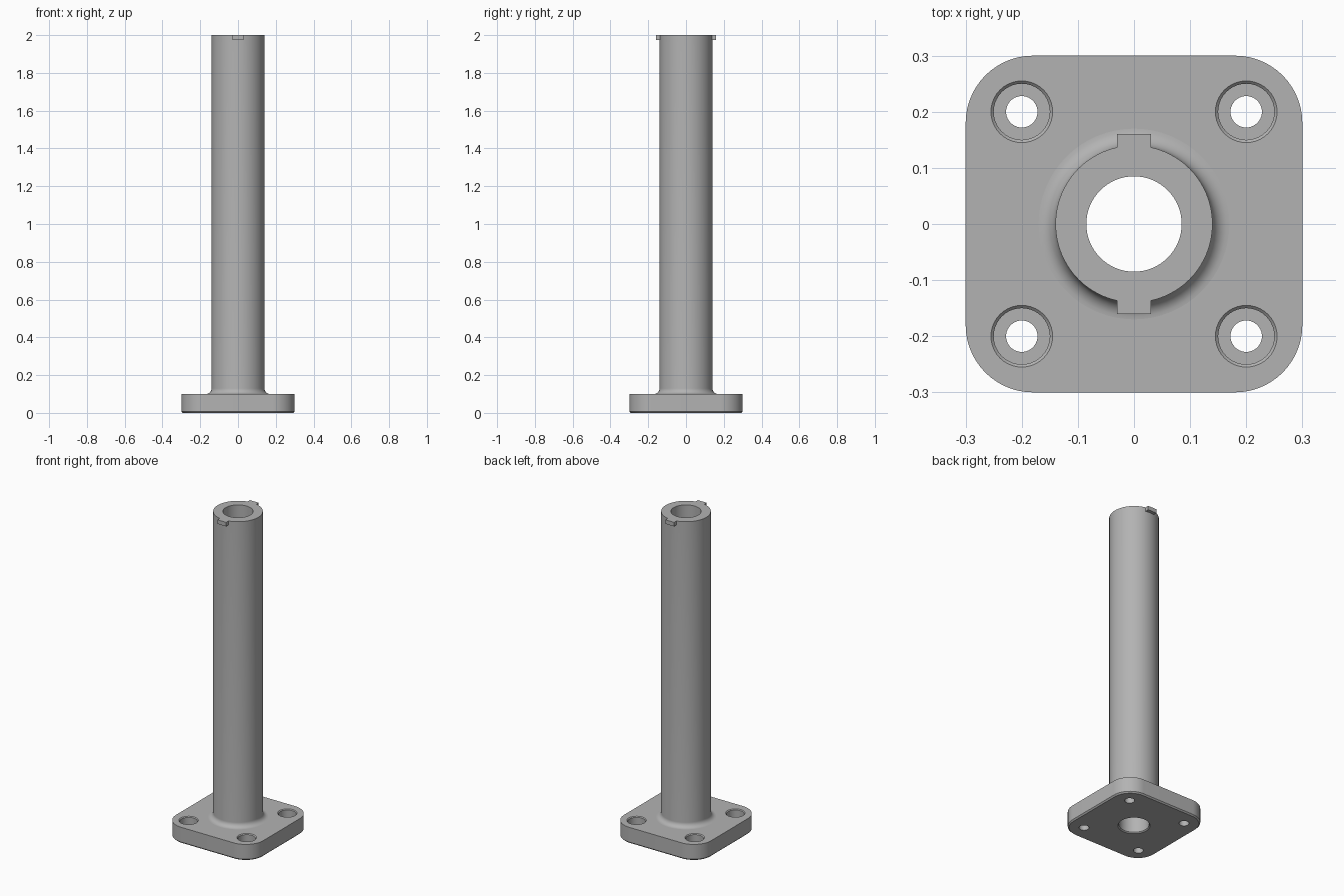
import bpy, bmesh, math
from mathutils import Matrix, Vector

cube = bpy.data.objects.get("Cube")
if cube:
    bpy.data.objects.remove(cube, do_unlink=True)

steel = bpy.data.materials.new("grey_steel")
GREY = (0.45, 0.45, 0.45, 1)
steel.use_nodes = True
steel.diffuse_color = GREY
steel.node_tree.nodes["Principled BSDF"].inputs["Base Color"].default_value = GREY


def add_object(name, bm):
    bmesh.ops.recalc_face_normals(bm, faces=bm.faces)
    mesh = bpy.data.meshes.new(name)
    bm.to_mesh(mesh)
    bm.free()
    mesh.materials.append(steel)
    obj = bpy.data.objects.new(name, mesh)
    bpy.context.collection.objects.link(obj)
    return obj


def lathe(bm, profile, segments, centre=(0, 0), closed=True):
    """Spin (radius, height) points about a vertical axis; cap the ends if open."""
    rings = []
    for r, z in profile:
        rings.append([bm.verts.new((centre[0] + r * math.cos(math.tau * i / segments),
                                    centre[1] + r * math.sin(math.tau * i / segments), z))
                      for i in range(segments)])
    pairs = list(zip(rings, rings[1:]))
    if closed:
        pairs.append((rings[-1], rings[0]))
    for a, b in pairs:
        for i in range(segments):
            j = (i + 1) % segments
            bm.faces.new((a[i], a[j], b[j], b[i]))
    if not closed:
        bm.faces.new(rings[0])
        bm.faces.new(rings[-1])


def rounded_square(bm, inset, z, half=0.3, radius=0.12, steps=16):
    ring = []
    c = half - radius
    for k, (sx, sy) in enumerate(((1, 1), (-1, 1), (-1, -1), (1, -1))):
        for i in range(steps + 1):
            a = math.pi / 2 * (k + i / steps)
            r = radius - inset
            ring.append(bm.verts.new((sx * c + r * math.cos(a), sy * c + r * math.sin(a), z)))
    return ring


def smooth(obj):
    bpy.ops.object.select_all(action='DESELECT')
    obj.select_set(True)
    bpy.context.view_layer.objects.active = obj
    bpy.ops.object.shade_smooth_by_angle(angle=math.radians(30))


# Flange plate with a chamfered lower rim
THICK, BORE, TUBE, FILLET = 0.1, 0.085, 0.14, 0.03
bm = bmesh.new()
rings = [rounded_square(bm, 0.008, 0), rounded_square(bm, 0, 0.008), rounded_square(bm, 0, THICK)]
for a, b in zip(rings, rings[1:]):
    for i in range(len(a)):
        j = (i + 1) % len(a)
        bm.faces.new((a[i], a[j], b[j], b[i]))
bm.faces.new(rings[0])
bm.faces.new(rings[-1])
flange = add_object("flange", bm)

# Cutter for the bore and the four counterbored bolt holes
bm = bmesh.new()
lathe(bm, [(BORE + 0.016, -0.01), (BORE, 0.006), (BORE, 0.2)], 64, closed=False)
for sx in (-1, 1):
    for sy in (-1, 1):
        lathe(bm, [(0.028, -0.01), (0.028, 0.05), (0.05, 0.05), (0.05, 0.095), (0.065, 0.11)],
              40, (sx * 0.2, sy * 0.2), closed=False)
cutter = add_object("hole_cutter", bm)
cutter.hide_render = True

cut = flange.modifiers.new("holes", 'BOOLEAN')
cut.operation, cut.solver, cut.object = 'DIFFERENCE', 'EXACT', cutter
bpy.context.view_layer.objects.active = flange
bpy.ops.object.modifier_apply(modifier=cut.name)
bpy.data.objects.remove(cutter, do_unlink=True)
smooth(flange)

# Hollow tube flowing into the flange through a fillet
bm = bmesh.new()
profile = [(BORE, THICK)]
for i in range(9):
    a = math.pi / 2 * i / 8
    profile.append((TUBE + FILLET * (1 - math.sin(a)), THICK + FILLET * (1 - math.cos(a))))
profile += [(TUBE, 2), (BORE, 2)]
lathe(bm, profile, 64)
tube = add_object("tube", bm)
smooth(tube)

# Two locking lugs at the tube mouth
for name, side in (("front_lug", -1), ("back_lug", 1)):
    bm = bmesh.new()
    bmesh.ops.create_cube(bm, size=1, matrix=Matrix.LocRotScale(
        Vector((0, side * 0.1475, 1.9875)), None, Vector((0.06, 0.025, 0.025))))
    add_object(name, bm)
